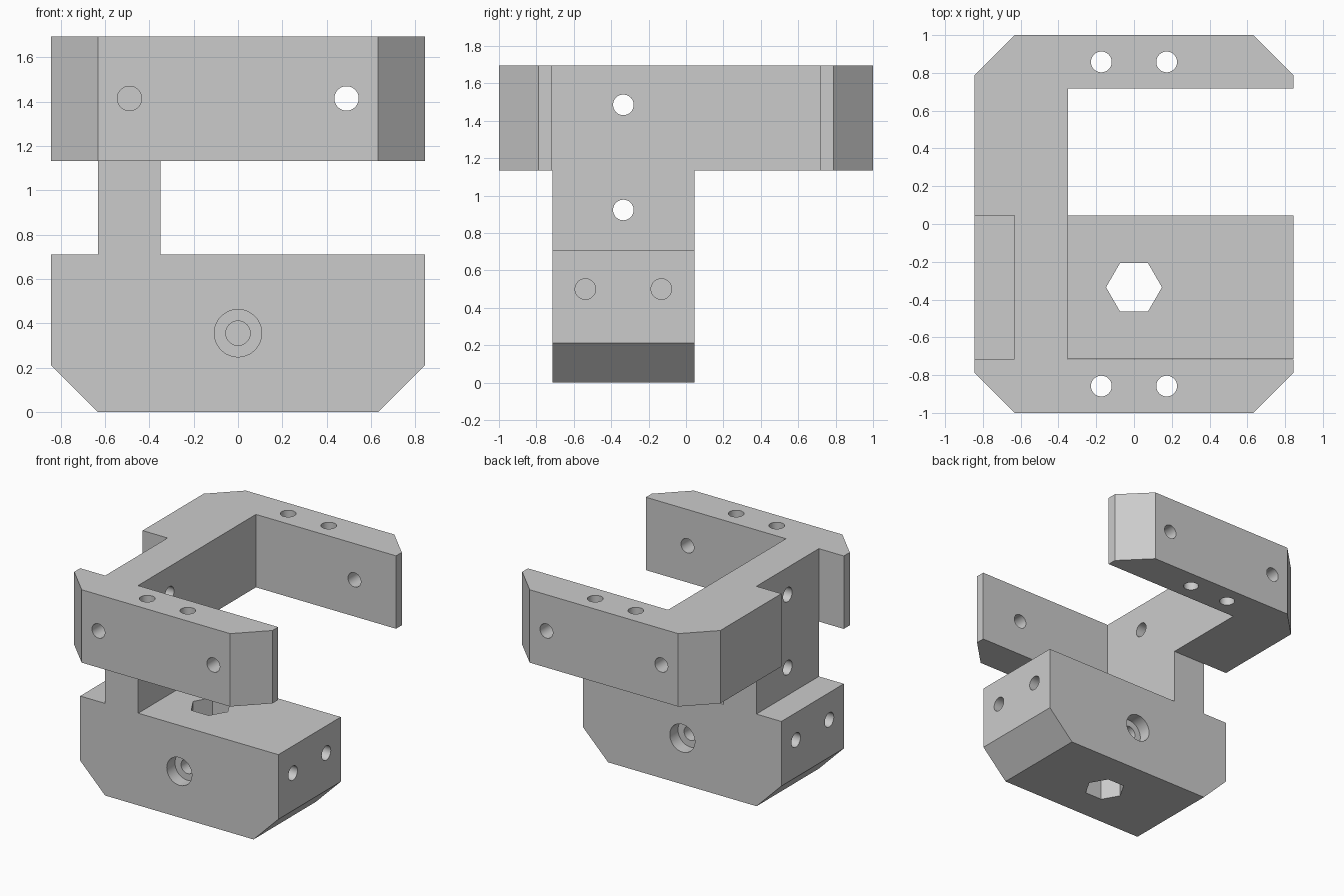
import bpy, bmesh, math
from mathutils import Matrix, Vector

cube = bpy.data.objects.get("Cube")
if cube:
    bpy.data.objects.remove(cube, do_unlink=True)

grey = bpy.data.materials.new("light grey")
grey.use_nodes = True
grey.diffuse_color = (0.6, 0.6, 0.6, 1)
grey.node_tree.nodes["Principled BSDF"].inputs["Base Color"].default_value = (0.6, 0.6, 0.6, 1)

# Main dimensions
W, IN, OUT = 0.845, -0.35, -0.632      # half width, inner and outer faces of the column
FRONT, BACK = -0.715, 0.045            # depth of base and column
ARM, CH = 0.718, 0.212                 # inner face of the arms, chamfer size
BASE_TOP, ARM_LOW, TOP = 0.71, 1.133, 1.695
R = 0.055                              # screw hole radius


def finish(name, bm):
    bmesh.ops.recalc_face_normals(bm, faces=bm.faces)
    mesh = bpy.data.meshes.new(name)
    bm.to_mesh(mesh)
    bm.free()
    mesh.materials.append(grey)
    ob = bpy.data.objects.new(name, mesh)
    bpy.context.collection.objects.link(ob)
    return ob


def extrude(name, points, offset):
    """Solid made by sweeping a closed outline along an offset."""
    bm = bmesh.new()
    face = bm.faces.new([bm.verts.new(p) for p in points])
    swept = bmesh.ops.extrude_face_region(bm, geom=[face])["geom"]
    verts = [v for v in swept if isinstance(v, bmesh.types.BMVert)]
    bmesh.ops.translate(bm, verts=verts, vec=offset)
    return finish(name, bm)


def drill(start, end, radius=R, sides=48):
    """Round or hexagonal cutter between two points."""
    a, b = Vector(start), Vector(end)
    bm = bmesh.new()
    turn = (b - a).to_track_quat('Z', 'Y').to_matrix().to_4x4()
    if sides == 6:
        turn = Matrix.Rotation(math.pi / 2, 4, 'Z')
    bmesh.ops.create_cone(bm, cap_ends=True, segments=sides, radius1=radius, radius2=radius,
                          depth=(b - a).length, matrix=Matrix.Translation((a + b) / 2) @ turn)
    ob = finish("hole_cutter", bm)
    ob.hide_render = True
    return ob


def combine(target, tool, operation):
    mod = target.modifiers.new("combine", 'BOOLEAN')
    mod.operation, mod.solver, mod.object = operation, 'EXACT', tool
    bpy.context.view_layer.update()
    graph = bpy.context.evaluated_depsgraph_get()
    mesh = bpy.data.meshes.new_from_object(target.evaluated_get(graph))
    target.modifiers.clear()
    target.data = mesh
    bpy.data.objects.remove(tool, do_unlink=True)


# Base block with chamfered lower corners
base = [(-W, BASE_TOP), (-W, CH), (-W + CH, 0), (W - CH, 0), (W, CH), (W, BASE_TOP)]
bracket = extrude("mounting_bracket", [(x, FRONT, z) for x, z in base], (0, BACK - FRONT, 0))

# Column rising from the base
column = [(OUT, FRONT), (IN, FRONT), (IN, BACK), (OUT, BACK)]
combine(bracket, extrude("column", [(x, y, 0.5) for x, y in column], (0, 0, TOP - 0.5)), 'UNION')

# Upper fork: two chamfered arms joined by a notched spine
fork = [(-W, FRONT), (-W, -1 + CH), (-W + CH, -1), (W - CH, -1), (W, -1 + CH), (W, -ARM),
        (IN, -ARM), (IN, ARM), (W, ARM), (W, 1 - CH), (W - CH, 1), (-W + CH, 1),
        (-W, 1 - CH), (-W, BACK), (OUT, BACK), (OUT, FRONT)]
combine(bracket, extrude("fork", [(x, y, ARM_LOW) for x, y in fork], (0, 0, TOP - ARM_LOW)), 'UNION')

MID = (FRONT + BACK) / 2
holes = []
for s in (-1, 1):
    for x in (-0.173, 0.173):          # vertical holes in the arms
        holes.append(drill((x, s * 0.858, 1), (x, s * 0.858, 1.8)))
    for x in (-0.49, 0.49):            # horizontal holes in the arms
        holes.append(drill((x, s * 1.1, 1.415), (x, s * 0.65, 1.415)))
    for y in (MID - 0.203, MID + 0.203):   # blind holes in the base ends
        holes.append(drill((s * 0.95, y, 0.5), (s * 0.42, y, 0.5)))
for z in (0.923, 1.485):               # cross holes through the column
    holes.append(drill((-0.8, MID, z), (-0.2, MID, z)))

# Counterbored bolt hole and hexagonal socket in the base
holes.append(drill((0, -0.9, 0.355), (0, 0.2, 0.355)))
holes.append(drill((0, FRONT - 0.1, 0.355), (0, FRONT + 0.1, 0.355), 0.107))
holes.append(drill((0, BACK + 0.1, 0.355), (0, BACK - 0.1, 0.355), 0.107))
holes.append(drill((0, MID, -0.1), (0, MID, 0.9), 0.148, 6))
for hole in holes:
    combine(bracket, hole, 'DIFFERENCE')

# Merge flat faces left by the cuts
bm = bmesh.new()
bm.from_mesh(bracket.data)
bmesh.ops.remove_doubles(bm, verts=bm.verts, dist=0.0001)
bmesh.ops.dissolve_limit(bm, angle_limit=0.01, verts=bm.verts, edges=bm.edges)
bm.to_mesh(bracket.data)
bm.free()

bpy.ops.object.select_all(action='DESELECT')
bracket.select_set(True)
bpy.context.view_layer.objects.active = bracket
bpy.ops.object.shade_smooth_by_angle(angle=math.radians(30))
